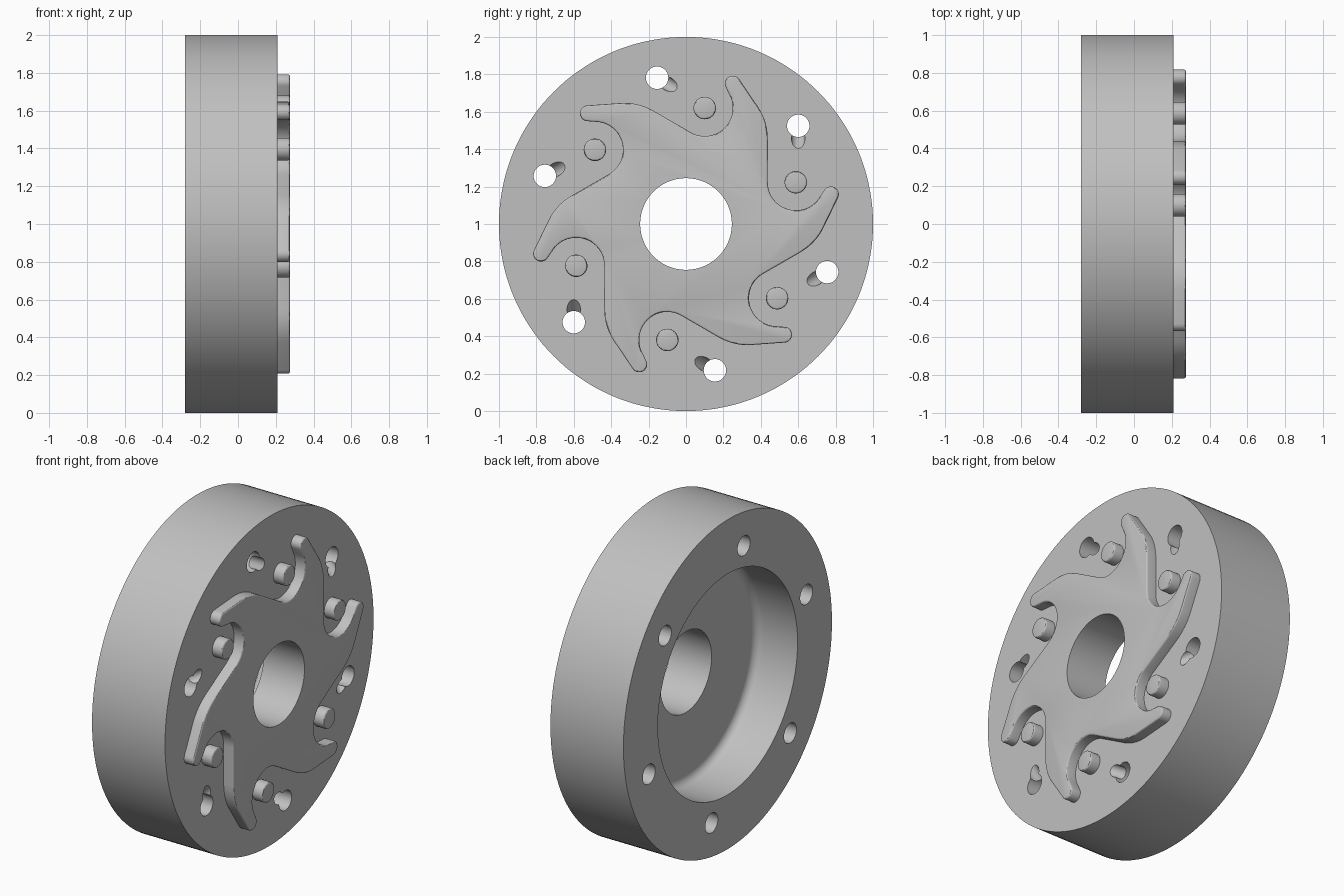
import bpy, bmesh
from math import radians, cos, sin, tau
from mathutils import Matrix, Vector

cube = bpy.data.objects.get("Cube")
if cube:
    bpy.data.objects.remove(cube, do_unlink=True)

BACK, FACE, TOP = -0.28, 0.21, 0.275
BORE, ARMS = 0.245, 6
# Parts are drawn flat (axis along local z), then stood up to face +x
STAND = Matrix(((0, 0, 1, 0), (1, 0, 0, 0), (0, 1, 0, 1), (0, 0, 0, 1)))

steel = bpy.data.materials.new("plain grey metal")
steel.use_nodes = True
grey = (0.53, 0.53, 0.53, 1)
steel.diffuse_color = grey
steel.node_tree.nodes["Principled BSDF"].inputs["Base Color"].default_value = grey


def make(name, bm):
    bmesh.ops.recalc_face_normals(bm, faces=bm.faces)
    bm.transform(STAND)
    mesh = bpy.data.meshes.new(name)
    bm.to_mesh(mesh)
    bm.free()
    mesh.materials.append(steel)
    obj = bpy.data.objects.new(name, mesh)
    bpy.context.collection.objects.link(obj)
    return obj


def activate(obj):
    bpy.ops.object.select_all(action="DESELECT")
    obj.select_set(True)
    bpy.context.view_layer.objects.active = obj


def cut(obj, cutter):
    cutter.hide_render = True
    mod = obj.modifiers.new("cut", "BOOLEAN")
    mod.operation, mod.solver, mod.object = "DIFFERENCE", "EXACT", cutter
    activate(obj)
    bpy.ops.object.modifier_apply(modifier=mod.name)
    bpy.data.objects.remove(cutter, do_unlink=True)


def smooth(obj):
    activate(obj)
    bpy.ops.object.shade_smooth_by_angle(angle=radians(30))


def arc(center, radius, start, end, steps):
    angles = [radians(start + (end - start) * i / steps) for i in range(steps + 1)]
    return [Vector((center[0] + radius * cos(a), center[1] + radius * sin(a), 0)) for a in angles]


def cylinder(bm, radius, start, end, segments=40):
    start, end = Vector(start), Vector(end)
    axis = end - start
    turn = axis.to_track_quat("Z", "Y").to_matrix().to_4x4()
    return bmesh.ops.create_cone(
        bm, cap_ends=True, segments=segments, radius1=radius, radius2=radius,
        depth=axis.length, matrix=Matrix.Translation((start + end) / 2) @ turn)["verts"]


def round_top(bm, size):
    rim = [e for e in bm.edges if all(v.co.z > TOP - 0.001 for v in e.verts)]
    bmesh.ops.bevel(bm, geom=rim, offset=size, segments=3, profile=0.5,
                    affect="EDGES", clamp_overlap=False)


def around(i):
    return Matrix.Rotation(tau * i / ARMS, 4, "Z")


# Turned body with a bore and a filleted recess in the back
fillet = [(p.x, p.y) for p in arc((0.62, -0.05), 0.05, 0, 90, 8)]
profile = [(BORE, FACE), (1, FACE), (1, BACK), (0.67, BACK)] + fillet + [(BORE, 0)]
bm = bmesh.new()
ring = [bm.verts.new((r, 0, z)) for r, z in profile]
edges = [bm.edges.new((ring[i - 1], ring[i])) for i in range(len(ring))]
bmesh.ops.spin(bm, geom=ring + edges, axis=(0, 0, 1), cent=(0, 0, 0),
               angle=tau, steps=144, use_merge=True)
bmesh.ops.remove_doubles(bm, verts=bm.verts, dist=0.0001)
body = make("body", bm)

# Bolt holes, each met by a small slanted passage from the front face
bolts, passages = bmesh.new(), bmesh.new()
slope = Vector((0, 1, -1))
mouth = Vector((0.6, 0.455, FACE))
for i in range(ARMS):
    spot = around(i) @ Vector((0.6, 0.525, 0))
    cylinder(bolts, 0.06, (spot.x, spot.y, BACK - 0.1), (spot.x, spot.y, FACE + 0.1))
    cylinder(passages, 0.036, around(i) @ (mouth - slope * 0.1),
             around(i) @ (mouth + slope * 0.075), 24)
cut(body, make("bolt_hole_cutter", bolts))
cut(body, make("passage_cutter", passages))
smooth(body)

# Raised star plate with six hooked arms
pin = (0.1, 0.62)
knee = [Vector((-0.17, 0.603, 0)), Vector((-0.255, 0.652, 0)), Vector((-0.345, 0.647, 0))]
arm = arc(pin, 0.15, 30, -120, 24)
for i in range(9):
    t = i / 8
    arm.append(knee[0].lerp(knee[1], t).lerp(knee[1].lerp(knee[2], t), t))
arm += arc((-0.525, 0.592), 0.042, 94, 268, 14)
bm = bmesh.new()
outline = [bm.verts.new(around(i) @ p + Vector((0, 0, FACE))) for i in range(ARMS) for p in arm]
base = bm.faces.new(outline)
raised = bmesh.ops.extrude_face_region(bm, geom=[base], use_keep_orig=True)["geom"]
bmesh.ops.translate(bm, vec=(0, 0, TOP - FACE),
                    verts=[g for g in raised if isinstance(g, bmesh.types.BMVert)])
bmesh.ops.recalc_face_normals(bm, faces=bm.faces)
round_top(bm, 0.01)
star = make("star_plate", bm)
bm = bmesh.new()
cylinder(bm, BORE, (0, 0, 0), (0, 0, 1), 144)
cut(star, make("bore_cutter", bm))
smooth(star)

# Round pins nested in the hooks
for i in range(ARMS):
    spot = around(i) @ Vector((pin[0], pin[1], 0))
    bm = bmesh.new()
    cylinder(bm, 0.06, (spot.x, spot.y, FACE - 0.01), (spot.x, spot.y, TOP))
    round_top(bm, 0.01)
    smooth(make(f"pin_{i + 1}", bm))
